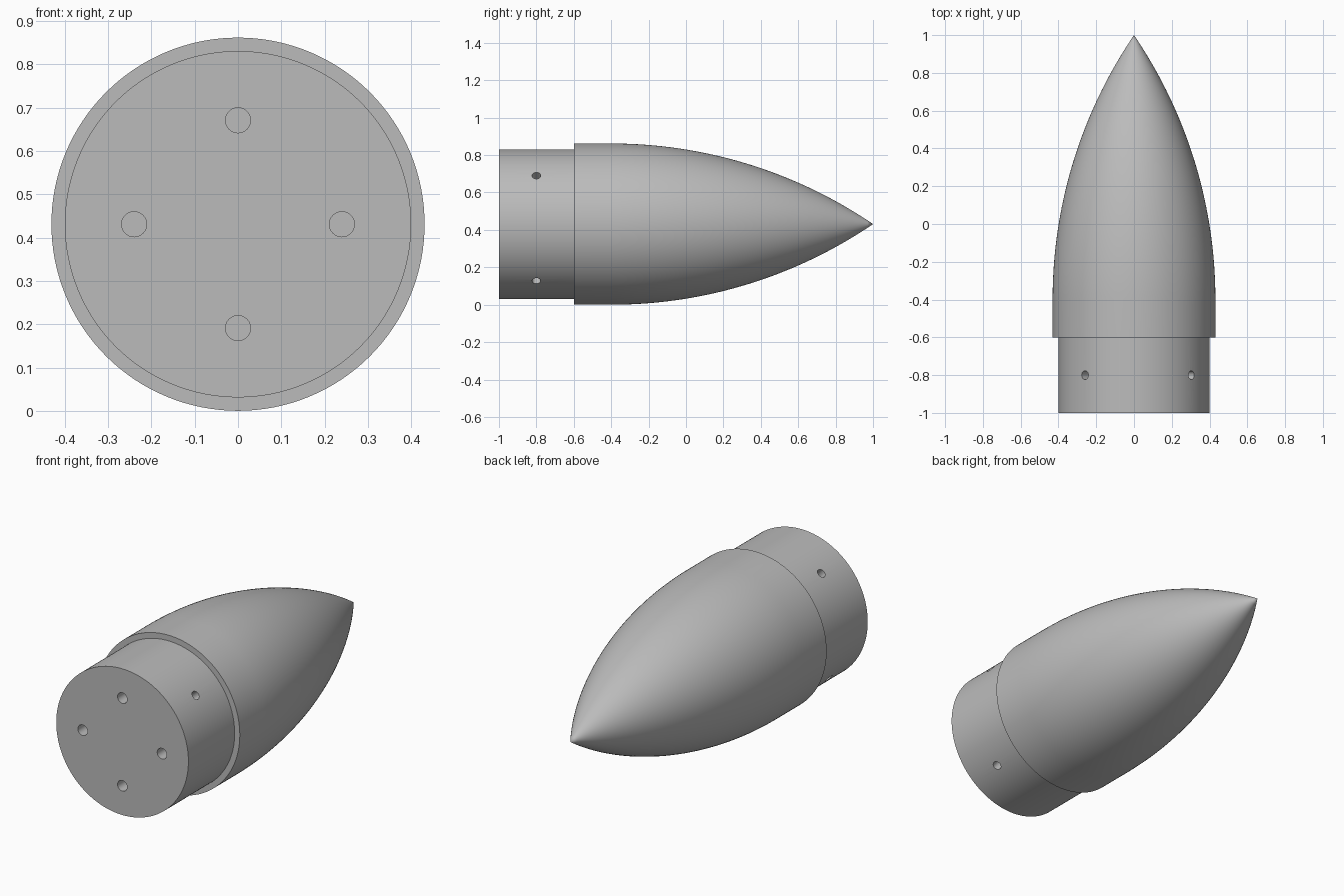
import bpy, bmesh, math
from mathutils import Matrix, Vector

if "Cube" in bpy.data.objects:
    bpy.data.objects.remove(bpy.data.objects["Cube"])

R = 0.431          # nose radius
SR = 0.40          # shoulder radius
CZ = R             # axis height
SEG = 128

grey = bpy.data.materials.new("mid grey")
grey.diffuse_color = (0.5, 0.5, 0.5, 1)
grey.use_nodes = True
grey.node_tree.nodes["Principled BSDF"].inputs["Base Color"].default_value = grey.diffuse_color


def lathe(name, profile):
    """Revolve (radius, y) points, listed base to tip, around the long axis."""
    bm = bmesh.new()
    rings = []
    for r, y in profile:
        if r == 0:
            rings.append([bm.verts.new((0, y, CZ))] * SEG)
        else:
            rings.append([bm.verts.new((r * math.cos(a), y, CZ + r * math.sin(a)))
                          for a in (2 * math.pi * i / SEG for i in range(SEG))])
    for lo, hi in zip(rings, rings[1:]):
        for i in range(SEG):
            j = (i + 1) % SEG
            corners = [lo[i], hi[i], hi[j], lo[j]]
            bm.faces.new(list(dict.fromkeys(corners)))
    return finish(name, bm)


def finish(name, bm):
    bmesh.ops.recalc_face_normals(bm, faces=bm.faces)
    mesh = bpy.data.meshes.new(name)
    bm.to_mesh(mesh)
    bm.free()
    mesh.materials.append(grey)
    ob = bpy.data.objects.new(name, mesh)
    bpy.context.collection.objects.link(ob)
    return ob


def add_drill(bm, point, direction, radius, depth):
    """Cylinder reaching depth below the surface point and a little above it."""
    d = Vector(direction).normalized()
    turn = d.to_track_quat('Z', 'Y').to_matrix().to_4x4()
    mid = Vector(point) + d * (0.05 - depth) / 2
    bmesh.ops.create_cone(bm, cap_ends=True, segments=32, radius1=radius,
                          radius2=radius, depth=depth + 0.05,
                          matrix=Matrix.Translation(mid) @ turn)


def smooth(ob):
    bpy.ops.object.select_all(action='DESELECT')
    ob.select_set(True)
    bpy.context.view_layer.objects.active = ob
    bpy.ops.object.shade_smooth_by_angle(angle=math.radians(30))


# Nose: short straight band, then a tangent ogive to a sharp tip
L = 1.4
rho = (R * R + L * L) / (2 * R)
N = 48
ogive = [(math.sqrt(rho ** 2 - (L * i / N) ** 2) + R - rho, -0.4 + L * i / N)
         for i in range(N)]
nose = lathe("nose", [(SR, -0.6), (R, -0.6)] + ogive + [(0, 1.0)])
smooth(nose)

# Shoulder: solid plug
shoulder = lathe("shoulder", [(0, -1), (SR, -1), (SR, -0.6), (0, -0.6)])
bm = bmesh.new()
bm.from_mesh(shoulder.data)
bmesh.ops.dissolve_limit(bm, angle_limit=0.001, verts=bm.verts, edges=bm.edges)
bm.to_mesh(shoulder.data)
bm.free()

# Blind holes: four in the base face, four around the side
bm = bmesh.new()
for k in range(4):
    a = k * math.pi / 2
    add_drill(bm, (0.24 * math.cos(a), -1, CZ + 0.24 * math.sin(a)),
              (0, -1, 0), 0.029, 0.12)
    a += math.radians(40.5)
    out = Vector((math.cos(a), 0, math.sin(a)))
    add_drill(bm, out * SR + Vector((0, -0.8, CZ)), out, 0.023, 0.1)
drills = finish("hole_cutter", bm)
drills.hide_render = True

cut = shoulder.modifiers.new("holes", 'BOOLEAN')
cut.operation = 'DIFFERENCE'
cut.solver = 'EXACT'
cut.object = drills
bpy.context.view_layer.objects.active = shoulder
bpy.ops.object.modifier_apply(modifier="holes")
bpy.data.objects.remove(drills)

# Open the hidden end of the shoulder where it meets the nose
bm = bmesh.new()
bm.from_mesh(shoulder.data)
hidden = [f for f in bm.faces if all(v.co.y > -0.601 for v in f.verts)]
bmesh.ops.delete(bm, geom=hidden, context='FACES')
bm.to_mesh(shoulder.data)
bm.free()
smooth(shoulder)
